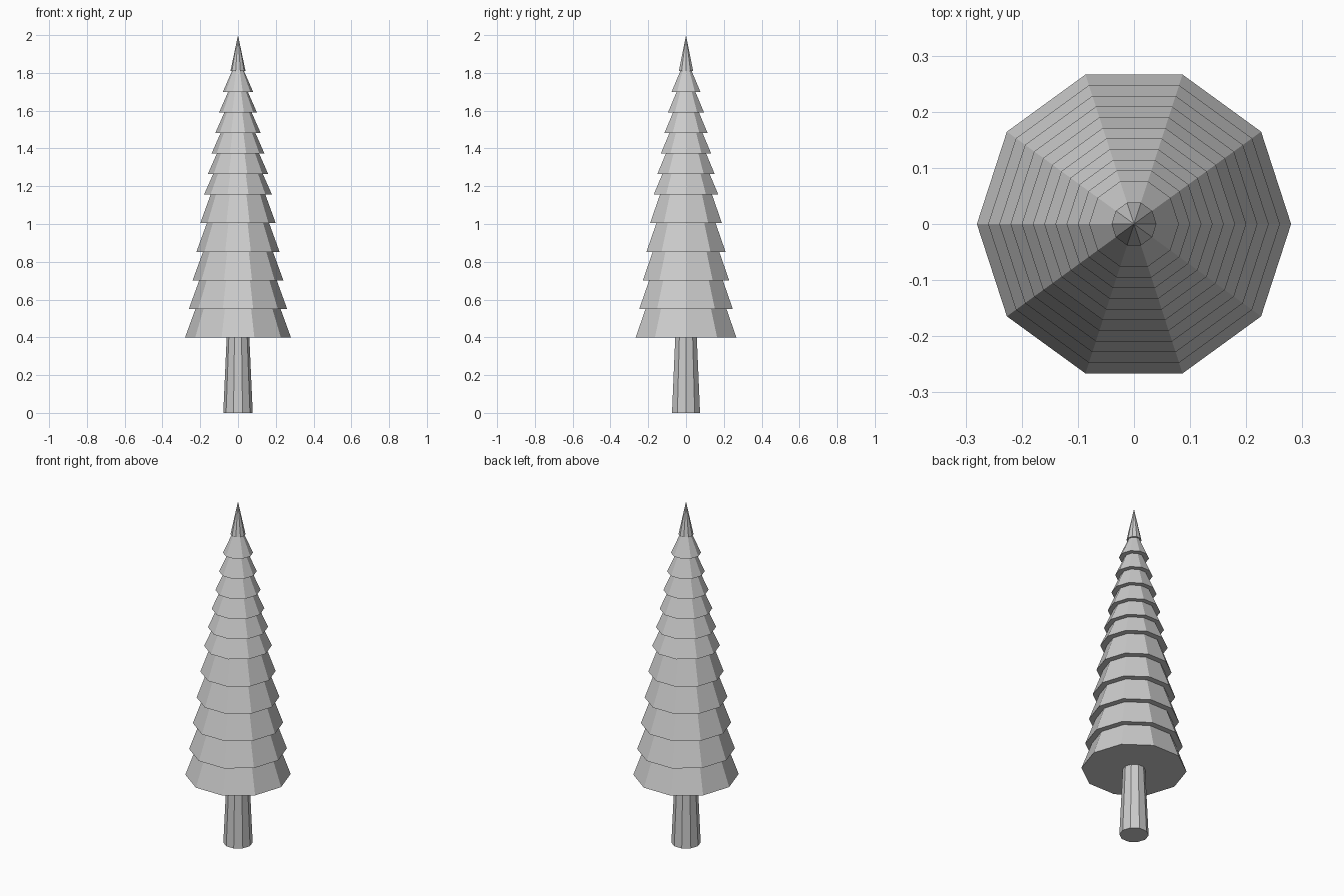
import bpy, bmesh
from mathutils import Matrix

if "Cube" in bpy.data.objects:
    bpy.data.objects.remove(bpy.data.objects["Cube"])

SIDES = 10


def cone(name, z0, z1, r0, r1):
    """Flat-shaded capped cone with a corner pointing along +x."""
    bm = bmesh.new()
    bmesh.ops.create_cone(bm, cap_ends=True, segments=SIDES,
                          radius1=r0, radius2=r1, depth=z1 - z0,
                          matrix=Matrix.Translation((0, 0, (z0 + z1) / 2)))
    # turn so that a corner lies exactly on the x axis
    low = max((v.co for v in bm.verts if v.co.z < z0 + 1e-4), key=lambda c: c.x)
    bmesh.ops.rotate(bm, verts=bm.verts, cent=(0, 0, 0),
                     matrix=Matrix.Rotation(-low.to_2d().angle_signed((1, 0))
                                            if abs(low.y) < 1e-4 else
                                            3.14159265 / SIDES, 3, 'Z'))
    mesh = bpy.data.meshes.new(name)
    bm.to_mesh(mesh)
    bm.free()
    obj = bpy.data.objects.new(name, mesh)
    bpy.context.collection.objects.link(obj)
    return obj


# Tapered trunk
cone("trunk", 0.0, 0.40, 0.078, 0.06)

# Overlapping branch tiers: five tall ones, then six shorter ones
z = 0.40
for i in range(11):
    height, drop = (0.151, 0.055) if i < 5 else (0.109, 0.048)
    radius = 0.28 - 0.02 * i
    cone(f"branch_tier_{i + 1}", z, z + height, radius, radius - drop)
    z += height

# Pointed top
cone("tree_tip", z, 2.0, 0.04, 0.0)
